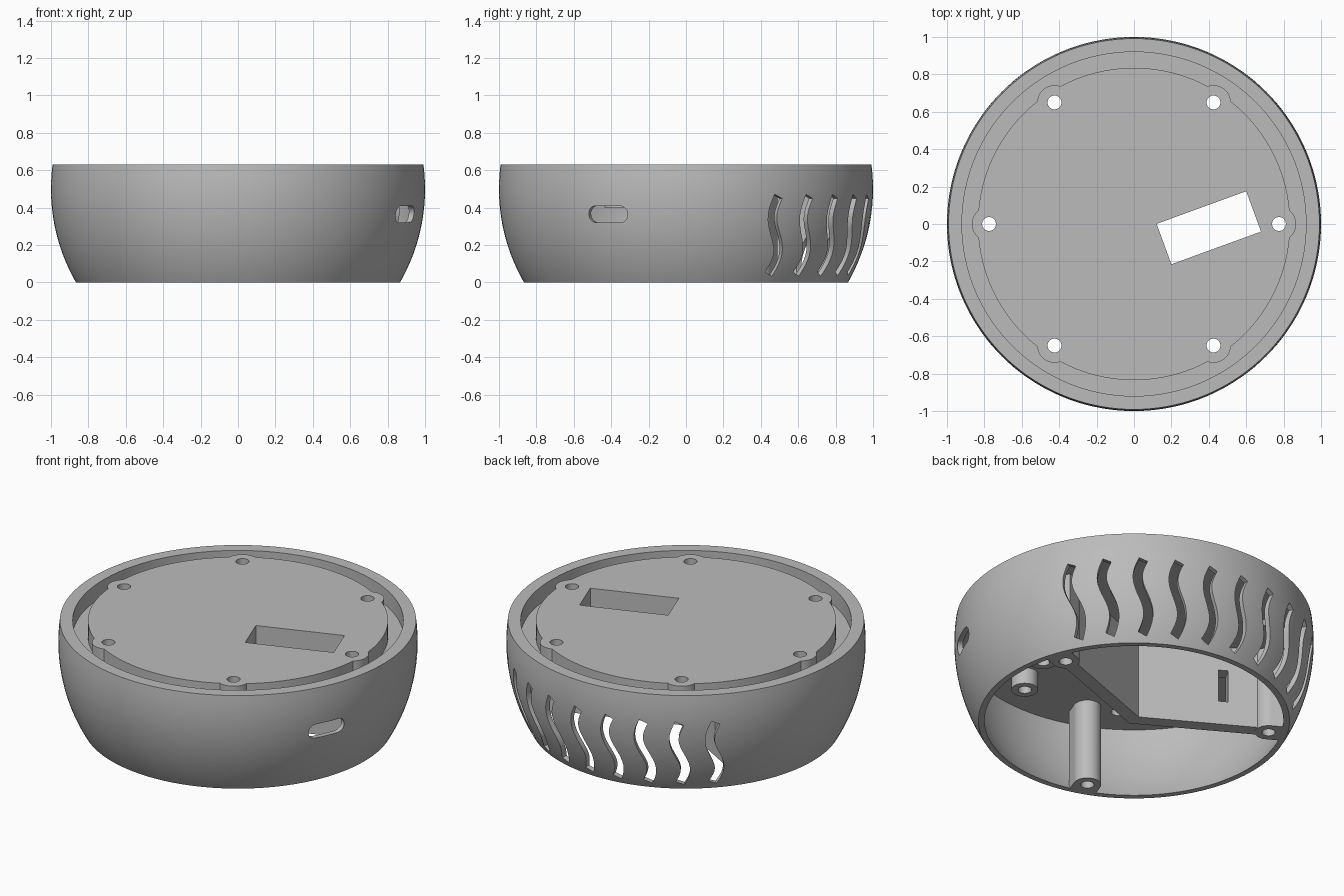
import bpy, bmesh
from math import sin, cos, pi, radians, sqrt
from mathutils import Matrix, Vector

cube = bpy.data.objects.get("Cube")
if cube:
    bpy.data.objects.remove(cube, do_unlink=True)

gray = bpy.data.materials.new("plain gray")
gray.use_nodes = True
COLOR = (0.5, 0.5, 0.5, 1)
gray.diffuse_color = COLOR
gray.node_tree.nodes["Principled BSDF"].inputs["Base Color"].default_value = COLOR

TOP, DECK, CEILING = 0.63, 0.53, 0.5
POST_R, POST_ANGLES = 0.76, (20, 150, 250)


def finish(bm, name):
    bmesh.ops.recalc_face_normals(bm, faces=bm.faces)
    mesh = bpy.data.meshes.new(name)
    bm.to_mesh(mesh)
    bm.free()
    mesh.materials.append(gray)
    obj = bpy.data.objects.new(name, mesh)
    bpy.context.collection.objects.link(obj)
    return obj


def turn(angle):
    return Matrix.Rotation(radians(angle), 4, 'Z')


def add_cylinder(bm, x, y, radius, z0, z1, segments=40):
    bmesh.ops.create_cone(bm, cap_ends=True, segments=segments, radius1=radius, radius2=radius,
                          depth=z1 - z0, matrix=Matrix.Translation((x, y, (z0 + z1) / 2)))


def add_box(bm, lo, hi, matrix=Matrix()):
    lo, hi = Vector(lo), Vector(hi)
    place = Matrix.Translation((lo + hi) / 2) @ Matrix.Diagonal((*(hi - lo), 1))
    bmesh.ops.create_cube(bm, size=1, matrix=matrix @ place)


def combine(obj, helper, operation):
    """Apply a boolean and discard the helper."""
    helper.hide_render = True
    mod = obj.modifiers.new(operation, 'BOOLEAN')
    mod.operation, mod.object, mod.solver = operation, helper, 'EXACT'
    bpy.context.view_layer.update()
    graph = bpy.context.evaluated_depsgraph_get()
    result = bpy.data.meshes.new_from_object(obj.evaluated_get(graph))
    obj.modifiers.clear()
    obj.data = result
    bpy.data.objects.remove(helper, do_unlink=True)


def smooth(obj):
    bpy.ops.object.select_all(action='DESELECT')
    obj.select_set(True)
    bpy.context.view_layer.objects.active = obj
    bpy.ops.object.shade_smooth_by_angle(angle=radians(30))


def add_prism(bm, front, back):
    """Close two matching outlines into a solid."""
    a = [bm.verts.new(p) for p in front]
    b = [bm.verts.new(p) for p in back]
    bm.faces.new(a)
    bm.faces.new(b[::-1])
    for i in range(len(a)):
        j = (i + 1) % len(a)
        bm.faces.new((a[j], a[i], b[i], b[j]))


# Round shell with rim, groove and raised deck
def sphere_radius(radius, z):
    return sqrt(radius ** 2 - (z - CEILING) ** 2)


ROWS = 20
heights = [CEILING * i / ROWS for i in range(ROWS + 1)]
profile = [(sphere_radius(0.97, z), z) for z in reversed(heights)]
profile += [(sphere_radius(1, z), z) for z in heights + [0.54, 0.585, TOP]]
profile += [(0.92, TOP), (0.92, DECK), (0.835, DECK), (0.835, TOP), (0, TOP)]
profile = [(0, CEILING)] + profile
bm = bmesh.new()
verts = [bm.verts.new((r, 0, z)) for r, z in profile]
edges = [bm.edges.new(pair) for pair in zip(verts, verts[1:])]
bmesh.ops.spin(bm, geom=verts + edges, cent=(0, 0, 0), axis=(0, 0, 1),
               angle=2 * pi, steps=144)
bmesh.ops.remove_doubles(bm, verts=bm.verts, dist=1e-4)
body = finish(bm, "round_shell")

# Screw lobes around the deck
screws = [(0.775 * s, 0) for s in (-1, 1)]
screws += [(0.425 * s, 0.65 * t) for s in (-1, 1) for t in (-1, 1)]
bm = bmesh.new()
for x, y in screws:
    add_cylinder(bm, x, y, 0.092, 0.515, TOP)
combine(body, finish(bm, "lobes"), 'UNION')

# Screw holes and slanted deck window
bm = bmesh.new()
for x, y in screws:
    add_cylinder(bm, x, y, 0.037, 0.4, 0.7)
add_box(bm, (-0.255, -0.115, 0.4), (0.255, 0.115, 0.7),
        Matrix.Translation((0.4, -0.02, 0)) @ turn(20))
combine(body, finish(bm, "deck_cutter"), 'DIFFERENCE')

# Wavy vents around the back
Z0, Z1, WAVE, HALF, STEPS = 0.045, 0.46, 0.031, 0.026, 20
left, right = [], []
for i in range(STEPS + 1):
    u = i / STEPS
    slope = -WAVE * 2 * pi / (Z1 - Z0) * -cos(2 * pi * u)
    mid = Vector((WAVE * sin(2 * pi * u), Z0 + (Z1 - Z0) * u))
    side = Vector((1, -slope)).normalized() * HALF
    left.append(mid - side)
    right.append(mid + side)
outline = right + left[::-1]
bm = bmesh.new()
for k in range(10):
    spin = turn(29.7 + 11.65 * k)
    add_prism(bm, *[[spin @ Vector((r, t, z)) for t, z in outline] for r in (0.8, 1.08)])
combine(body, finish(bm, "vent_cutter"), 'DIFFERENCE')

# Rounded side port
port = []
for end in (1, -1):
    for i in range(13):
        a = pi * i / 12 - pi / 2
        port.append((end * (0.07 + 0.045 * cos(a)), 0.365 + end * 0.045 * sin(a)))
bm = bmesh.new()
spin = turn(-25)
add_prism(bm, *[[spin @ Vector((r, t, z)) for t, z in port] for r in (0.85, 1.1)])
combine(body, finish(bm, "port_cutter"), 'DIFFERENCE')
smooth(body)

# Inner posts with screw holes in their lower ends
for n, angle in enumerate(POST_ANGLES):
    spot = turn(angle) @ Vector((POST_R, 0, 0))
    bm = bmesh.new()
    add_cylinder(bm, spot.x, spot.y, 0.077, 0, CEILING + 0.01)
    post = finish(bm, f"post_{n + 1}")
    bm = bmesh.new()
    add_box(bm, (POST_R, -0.077, 0), (0.845, 0.077, CEILING + 0.01), turn(angle))
    combine(post, finish(bm, "post_back"), 'UNION')
    bm = bmesh.new()
    add_cylinder(bm, spot.x, spot.y, 0.037, -0.1, 0.25)
    combine(post, finish(bm, "post_cutter"), 'DIFFERENCE')
    smooth(post)

# Partition walls meeting at the centre
for name, angle in (("window_wall", 20), ("slotted_wall", 150)):
    bm = bmesh.new()
    add_box(bm, (-0.018, -0.04, 0.003), (0.69, 0.04, CEILING + 0.01), turn(angle))
    wall = finish(bm, name)
    if name == "slotted_wall":
        bm = bmesh.new()
        add_box(bm, (0.47, -0.1, 0.15), (0.525, 0.1, 0.35), turn(angle))
        combine(wall, finish(bm, "wall_cutter"), 'DIFFERENCE')

# Short standoffs under the deck
for n, (x, y) in enumerate(((0.24, -0.66), (0.36, -0.36))):
    bm = bmesh.new()
    add_cylinder(bm, x, y, 0.075, 0.4, CEILING + 0.01)
    standoff = finish(bm, f"standoff_{n + 1}")
    bm = bmesh.new()
    add_cylinder(bm, x, y, 0.037, 0.3, 0.48)
    combine(standoff, finish(bm, "standoff_cutter"), 'DIFFERENCE')
    smooth(standoff)
